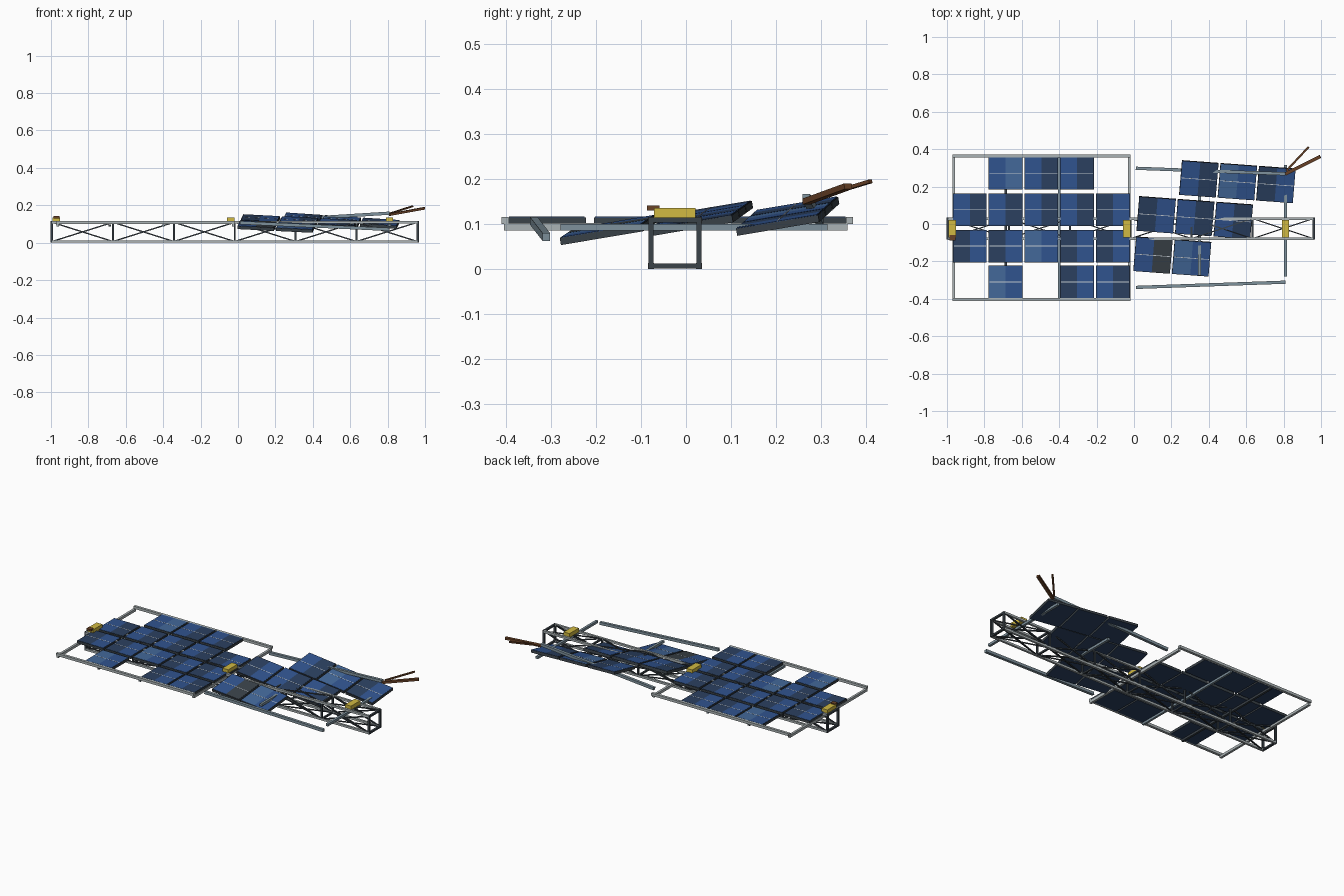
import bpy, bmesh, math
from mathutils import Matrix, Vector, Euler

old = bpy.data.objects.get("Cube")
if old:
    bpy.data.objects.remove(old)

# Flat colours
PALETTE = {
    "cell_blue": (0.03, 0.088, 0.275),
    "cell_navy": (0.024, 0.051, 0.117),
    "cell_steel": (0.056, 0.138, 0.32),
    "dark_metal": (0.042, 0.054, 0.066),
    "frame_black": (0.02, 0.026, 0.036),
    "rail_grey": (0.41, 0.455, 0.465),
    "loose_rail_grey": (0.21, 0.285, 0.335),
    "yellow_paint": (0.64, 0.49, 0.055),
    "rust_brown": (0.14, 0.054, 0.02),
    "busbar_white": (0.58, 0.63, 0.68),
}
MATS = {}
for name, rgb in PALETTE.items():
    m = bpy.data.materials.new(name)
    m.use_nodes = True
    m.diffuse_color = (*rgb, 1)
    bsdf = next(n for n in m.node_tree.nodes if n.type == 'BSDF_PRINCIPLED')
    bsdf.inputs["Base Color"].default_value = (*rgb, 1)
    bsdf.inputs["Roughness"].default_value = 0.7
    MATS[name] = m


class Part:
    """Collects boxes and beams into one object."""

    def __init__(self, name, *colors):
        self.name, self.colors, self.bm = name, colors, bmesh.new()

    def box(self, center, size, color=0, rot=None):
        rot = rot or Matrix.Identity(4)
        mat = Matrix.Translation(center) @ rot @ Matrix.Diagonal((*size, 1))
        verts = bmesh.ops.create_cube(self.bm, size=1, matrix=mat)["verts"]
        faces = {f for v in verts for f in v.link_faces}
        for f in faces:
            f.material_index = color
        return faces

    def beam(self, a, b, width, height=None, color=0):
        a, b = Vector(a), Vector(b)
        x = (b - a).normalized()
        up = Vector((0, 0, 1)) if abs(x.z) < 0.99 else Vector((0, 1, 0))
        y = up.cross(x).normalized()
        rot = Matrix((x, y, x.cross(y))).transposed().to_4x4()
        self.box((a + b) / 2, ((b - a).length, width, height or width), color, rot)

    def finish(self, matrix=None):
        mesh = bpy.data.meshes.new(self.name)
        self.bm.normal_update()
        self.bm.to_mesh(mesh)
        self.bm.free()
        for c in self.colors:
            mesh.materials.append(MATS[c])
        ob = bpy.data.objects.new(self.name, mesh)
        bpy.context.collection.objects.link(ob)
        if matrix:
            ob.matrix_world = matrix
        return ob


# Box truss spine
X0, X1, BAYS = -0.994, 0.959, 6
YS, ZS = (-0.078, 0.029), (0.0065, 0.109)
stations = [X0 + (X1 - X0) * i / BAYS for i in range(BAYS + 1)]
chords = Part("truss_chords", "rail_grey")
for y in YS:
    for z in ZS:
        chords.beam((X0, y, z), (X1, y, z), 0.013)
chords.finish()

posts = Part("truss_posts", "dark_metal")
for x in stations:
    for y in YS:
        posts.beam((x, y, ZS[0]), (x, y, ZS[1]), 0.01)
    for z in ZS:
        posts.beam((x, YS[0], z), (x, YS[1], z), 0.01)
for x in (X0 - 0.003, X1 + 0.003):
    for y in YS:
        posts.beam((x, y, 0), (x, y, 0.1155), 0.011)
    for z in ZS:
        posts.beam((x, YS[0] - 0.006, z), (x, YS[1] + 0.006, z), 0.011)
posts.finish()

braces = Part("truss_diagonals", "dark_metal")
for a, b in zip(stations, stations[1:]):
    for y in YS:
        braces.beam((a, y, ZS[0]), (b, y, ZS[1]), 0.007)
        braces.beam((a, y, ZS[1]), (b, y, ZS[0]), 0.007)
    for z in ZS:
        braces.beam((a, YS[0], z), (b, YS[1], z), 0.006)
        braces.beam((a, YS[1], z), (b, YS[0], z), 0.006)
braces.finish()

# Intact wing frame
frame = Part("wing_frame", "rail_grey")
for y in (-0.403, 0.364):
    frame.beam((-0.97, y, 0.108), (-0.02, y, 0.108), 0.016)
for x in (-0.964, -0.026):
    frame.beam((x, -0.405, 0.094), (x, 0.36, 0.094), 0.014, 0.016)
frame.finish()
ribs = Part("wing_cross_beams", "loose_rail_grey", "dark_metal")
ribs.beam((-0.4, -0.4, 0.092), (-0.4, 0.36, 0.092), 0.013, color=0)
ribs.beam((-0.685, -0.4, 0.092), (-0.685, 0.36, 0.092), 0.013, color=1)
ribs.finish()

# Solar panels: dark tray with navy underside, two cell fields, pale bus line
CODES = {"B": 1, "N": 2, "S": 3, "K": 4}


def panel(name, matrix, w, d, code):
    p = Part(name, "frame_black", "cell_blue", "cell_navy", "cell_steel",
             "dark_metal", "busbar_white")
    for f in p.box((0, 0, -0.008), (w, d, 0.016)):
        f.normal_update()
        if f.normal.z < -0.5:
            f.material_index = 2
        elif abs(f.normal.z) < 0.5:
            f.material_index = 4
    for side, c in zip((-1, 1), code):
        p.box((side * (w / 4 - 0.001), 0, 0.0005),
              (w / 2 - 0.002, d - 0.005, 0.002), CODES[c])
    p.box((0, 0, 0.0016), (w - 0.01, 0.0036, 0.001), 5)
    return p.finish(matrix)


ROWS = [(0.271, "-- BS BN BN --"),
        (0.076, "BN BN BN BN NB"),
        (-0.118, "NB NB SB NB NB"),
        (-0.310, "-- SB -- NB BN")]
for r, (y, codes) in enumerate(ROWS):
    for c, code in enumerate(codes.split()):
        if code != "--":
            loc = Matrix.Translation((-0.878 + 0.1912 * c, y, 0.115))
            panel(f"wing_panel_{r + 1}_{c + 1}", loc, 0.181, 0.174, code)

# Collapsed wing: tilted strips of panels
STRIPS = [("back", (0.553, 0.225, 0.125), 3.8, "BN SB NB"),
          ("middle", (0.325, 0.033, 0.120), 3.0, "NB BN BN"),
          ("front", (0.205, -0.175, 0.094), 2.8, "BK SB")]
for name, center, drop, codes in STRIPS:
    base = Matrix.Translation(center) @ Euler(
        (math.radians(9.5), math.radians(drop), math.radians(-4.2))).to_matrix().to_4x4()
    codes = codes.split()
    for i, code in enumerate(codes):
        x = (i - (len(codes) - 1) / 2) * 0.207
        panel(f"fallen_{name}_panel_{i + 1}", base @ Matrix.Translation((x, 0, 0)),
              0.196, 0.186, code)

# Loose rails of the collapsed wing
loose = Part("loose_rails", "loose_rail_grey")
loose.beam((0.01, 0.298, 0.108), (0.81, 0.268, 0.158), 0.017)
loose.beam((0.01, -0.339, 0.107), (0.81, -0.311, 0.071), 0.017)
loose.beam((0.81, -0.28, 0.093), (0.81, 0.315, 0.093), 0.015)
loose.beam((0.35, -0.275, 0.093), (0.35, 0.20, 0.093), 0.015)
loose.finish()

# Torn rusty struts at the tip
torn = Part("torn_struts", "rust_brown")
torn.beam((0.81, 0.268, 0.150), (0.996, 0.361, 0.184), 0.019, 0.013)
torn.beam((0.815, 0.285, 0.157), (0.933, 0.411, 0.195), 0.011, 0.008)
torn.finish()

# Yellow clamp housings over the spine
for label, x in (("outer", -0.971), ("middle", -0.038), ("far", 0.81)):
    clamp = Part(f"{label}_clamp_box", "yellow_paint")
    clamp.box((x, -0.025, 0.123), (0.04, 0.092, 0.026))
    clamp.finish()
cap = Part("rusty_bracket", "rust_brown")
cap.box((-0.971, -0.073, 0.136), (0.032, 0.028, 0.011))
cap.finish()
